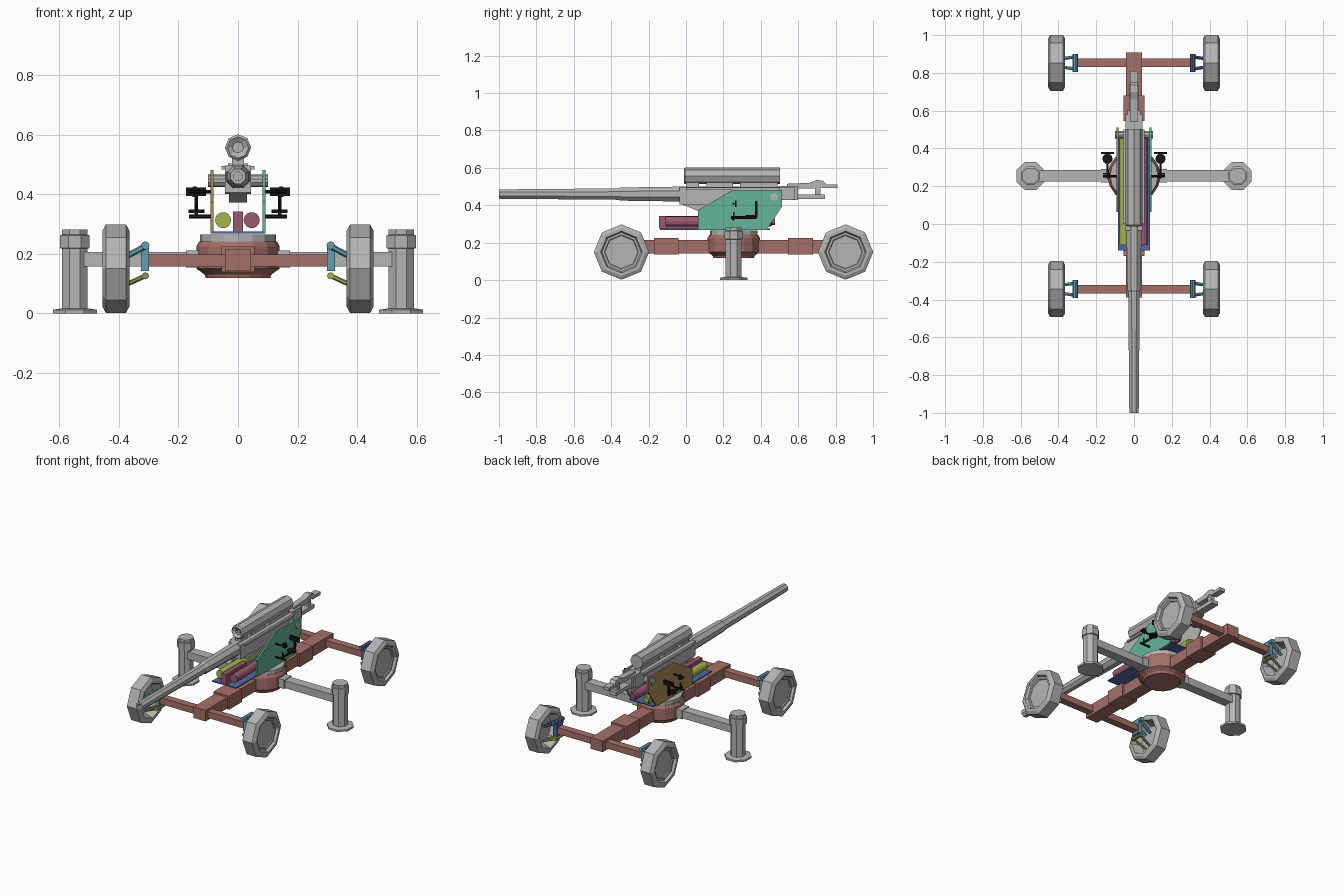
import bpy, bmesh, math
from mathutils import Vector

cube = bpy.data.objects.get("Cube")
if cube:
    bpy.data.objects.remove(cube, do_unlink=True)


def material(name, r, g, b):
    m = bpy.data.materials.new(name)
    m.use_nodes = True
    m.diffuse_color = (r, g, b, 1)
    m.node_tree.nodes["Principled BSDF"].inputs["Base Color"].default_value = (r, g, b, 1)
    return m


GREY = material("light grey", .46, .46, .46)
RED = material("red brown", .38, .16, .14)
GREEN = material("sea green", .13, .46, .32)
BROWN = material("ochre brown", .40, .27, .09)
LIME = material("lime", .38, .46, .08)
PLUM = material("plum", .33, .10, .17)
TEAL = material("teal", .13, .35, .43)
BLUE = material("slate blue", .08, .14, .34)
OLIVE = material("olive", .28, .28, .10)
BLACK = material("black", .008, .008, .008)


def finish(name, bm, *mats):
    bmesh.ops.recalc_face_normals(bm, faces=bm.faces)
    mesh = bpy.data.meshes.new(name)
    bm.to_mesh(mesh)
    bm.free()
    for m in mats:
        mesh.materials.append(m)
    ob = bpy.data.objects.new(name, mesh)
    bpy.context.collection.objects.link(ob)
    return ob


def box(name, x, y, z, mat):
    """Box from (low, high) ranges on each axis."""
    bm = bmesh.new()
    bmesh.ops.create_cube(bm, size=1)
    for v in bm.verts:
        v.co = Vector([(a + b) / 2 + c * (b - a) for (a, b), c in zip((x, y, z), v.co)])
    return finish(name, bm, mat)


def lathe(name, axis, loc, profile, mat, sides=8, turn=0.0):
    """Turn (radius, distance) points around an axis, capping both ends."""
    bm = bmesh.new()
    rings = []
    for r, t in profile:
        ring = []
        for i in range(sides):
            a = (i + turn) * math.tau / sides
            u, w = r * math.cos(a), r * math.sin(a)
            co = {"x": (t, u, w), "y": (u, t, w), "z": (u, w, t)}[axis]
            ring.append(bm.verts.new(Vector(co) + Vector(loc)))
        rings.append(ring)
    for p, q in zip(rings, rings[1:]):
        for i in range(sides):
            j = (i + 1) % sides
            bm.faces.new((p[i], p[j], q[j], q[i]))
    bm.faces.new(rings[0])
    bm.faces.new(rings[-1])
    return finish(name, bm, mat)


def prism(name, outline, x0, x1, *mats):
    """Extrude a (y, z) outline along x."""
    bm = bmesh.new()
    a = [bm.verts.new((x0, y, z)) for y, z in outline]
    b = [bm.verts.new((x1, y, z)) for y, z in outline]
    bm.faces.new(a)
    bm.faces.new(b)
    for i in range(len(a)):
        j = (i + 1) % len(a)
        bm.faces.new((a[i], a[j], b[j], b[i]))
    return finish(name, bm, *mats)


def rod(name, p, q, r, mat, sides=6):
    p, q = Vector(p), Vector(q)
    bm = bmesh.new()
    bmesh.ops.create_cone(bm, cap_ends=True, segments=sides, radius1=r, radius2=r,
                          depth=(q - p).length)
    rot = (q - p).to_track_quat("Z", "Y")
    for v in bm.verts:
        v.co = rot @ v.co + (p + q) / 2
    return finish(name, bm, mat)


HUB_Y = .255
AXLES = {"front": -.345, "rear": .853}

# Carriage: main beam, sleeves, round base
box("main_beam", (-.043, .043), (-.39, .907), (.143, .214), RED)
for tag, y0, y1 in (("front", -.17, -.04), ("rear", .545, .68)):
    box(tag + "_beam_sleeve", (-.056, .056), (y0, y1), (.138, .224), RED)
lathe("carriage_base", "z", (0, HUB_Y, 0),
      [(.108, .118), (.112, .13), (.125, .14), (.14, .15), (.14, .225), (.13, .242)], RED, 16)
lathe("turntable_ring", "z", (0, HUB_Y, 0), [(.127, .24), (.127, .265)], GREY, 16)

# Axles, suspension and wheels
for tag, y in AXLES.items():
    box(tag + "_axle", (-.31, .31), (y - .023, y + .023), (.157, .198), RED)
    for s, side in ((-1, "right"), (1, "left")):
        n = f"{tag}_{side}_"
        upper = BLUE if (s > 0 and tag == "rear") else TEAL
        lower = LIME if s > 0 else OLIVE
        box(n + "hanger", sorted((s * .298, s * .325)), (y - .03, y + .03), (.142, .232), upper)
        rod(n + "upper_pin", (s * .311, y - .048, .228), (s * .311, y + .048, .228), .014, upper, 8)
        rod(n + "lower_pin", (s * .311, y - .04, .126), (s * .311, y + .04, .126), .012, lower, 8)
        for d in (-.032, .032):
            rod(n + "upper_arm", (s * .311, y + d, .225), (s * .40, y + d * .6, .178), .010, upper)
            rod(n + "lower_arm", (s * .311, y + d, .126), (s * .40, y + d * .6, .085), .008, lower)
        tyre = [(.09, .012), (.10, -.012), (.112, -.045), (.128, -.045), (.148, -.034),
                (.148, .034), (.128, .045), (.112, .045), (.104, .03), (.092, .03), (.088, .024)]
        lathe(n + "wheel", "x", (s * .41, y, .15), [(r, s * t) for r, t in tyre], GREY)

# Outriggers
for s, side in ((-1, "right"), (1, "left")):
    box(side + "_outrigger_arm", sorted((s * .10, s * .53)), (HUB_Y - .03, HUB_Y + .03), (.158, .206), GREY)
    box(side + "_outrigger_root", sorted((s * .10, s * .175)), (HUB_Y - .036, HUB_Y + .036), (.154, .211), GREY)
    lathe(side + "_outrigger_jack", "z", (s * .548, HUB_Y, 0),
          [(.08, 0), (.08, .012), (.046, .017), (.046, .217), (.053, .219), (.053, .262),
           (.046, .264), (.046, .282)], GREY, 8, .5)

# Cradle base, side plates with grey inner faces
box("mount_floor", (-.085, .085), (-.14, .45), (.268, .275), BLUE)
PLATE = [(.064, .268), (.064, .374), (.25, .482), (.512, .482), (.512, .39), (.43, .268)]
for s, side, mat in ((-1, "right", BROWN), (1, "left", GREEN)):
    plate = prism(side + "_side_plate", PLATE, s * .082, s * .092, mat, GREY)
    for f in plate.data.polygons:
        f.material_index = int(f.normal.x * s < -.9)
rod("trunnion", (-.10, .472, .445), (.10, .472, .445), .021, GREY, 10)

# Balancing cylinders and centre block
for tag, x, mat in (("right", -.05, LIME), ("left", .046, PLUM)):
    lathe(tag + "_balance_cylinder", "y", (x, 0, .313),
          [(.027, -.11), (.027, .455), (.018, .46), (.018, .475)], mat, 14)
box("balance_block", (-.016, .016), (-.145, .07), (.275, .342), PLUM)

# Barrel with hollow muzzle
lathe("barrel", "y", (0, 0, .46),
      [(.015, -.95), (.015, -1), (.027, -1), (.033, -.36), (.038, -.35), (.043, -.03),
       (.043, .5)], GREY, 8, .5)

# Cradle, recoil cylinder and its brackets
prism("cradle", [(-.035, .405), (-.035, .497), (.58, .497), (.58, .43), (.36, .42), (.30, .40)],
      -.044, .044, GREY)
prism("cradle_keel", [(-.035, .41), (.06, .372), (.28, .372), (.34, .42)], -.03, .03, GREY)
box("cradle_rail", (-.056, .056), (0, .50), (.483, .495), GREY)
lathe("recoil_cylinder", "y", (0, 0, .557),
      [(.018, .02), (.018, 0), (.036, -.012), (.044, -.005), (.044, .502)], GREY)
for y0, y1 in ((.0, .07), (.11, .25), (.29, .49)):
    box("recoil_bracket", (-.02, .02), (y0, y1), (.49, .53), GREY)

# Breech and loading arm
box("breech_block", (-.034, .034), (.50, .60), (.428, .503), GREY)
box("loading_tray", (-.024, .024), (.58, .742), (.434, .458), GREY)
prism("loading_arm", [(.54, .49), (.54, .515), (.66, .52), (.70, .535), (.735, .53), (.75, .512),
                      (.81, .512), (.81, .492), (.73, .492), (.71, .505), (.69, .49)], -.02, .02, GREY)
box("arm_link", (-.013, .013), (.69, .72), (.45, .51), GREY)

# Crew seats and handwheels
for s, side in ((-1, "right"), (1, "left")):
    n = side + "_seat"
    rod(n + "_bracket", (s * .09, .252, .325), (s * .165, .252, .325), .007, BLACK)
    rod(n + "_bar", (s * .14, .24, .335), (s * .14, .378, .335), .007, BLACK)
    lathe(n, "z", (s * .14, .345, .337), [(.027, 0), (.027, .012)], BLACK, 12)
    rod(n + "_post", (s * .14, .376, .335), (s * .14, .376, .405), .007, BLACK)
    box(n + "_back", sorted((s * .107, s * .174)), (.370, .382), (.394, .422), BLACK)
    rod(side + "_handwheel_shaft", (s * .09, .255, .408), (s * .165, .255, .408), .006, BLACK)
    lathe(side + "_handwheel", "y", (s * .145, .262, .408), [(.018, 0), (.018, .008)], BLACK, 10)
    rod(side + "_handwheel_column", (s * .14, .255, .325), (s * .14, .255, .365), .005, BLACK)
